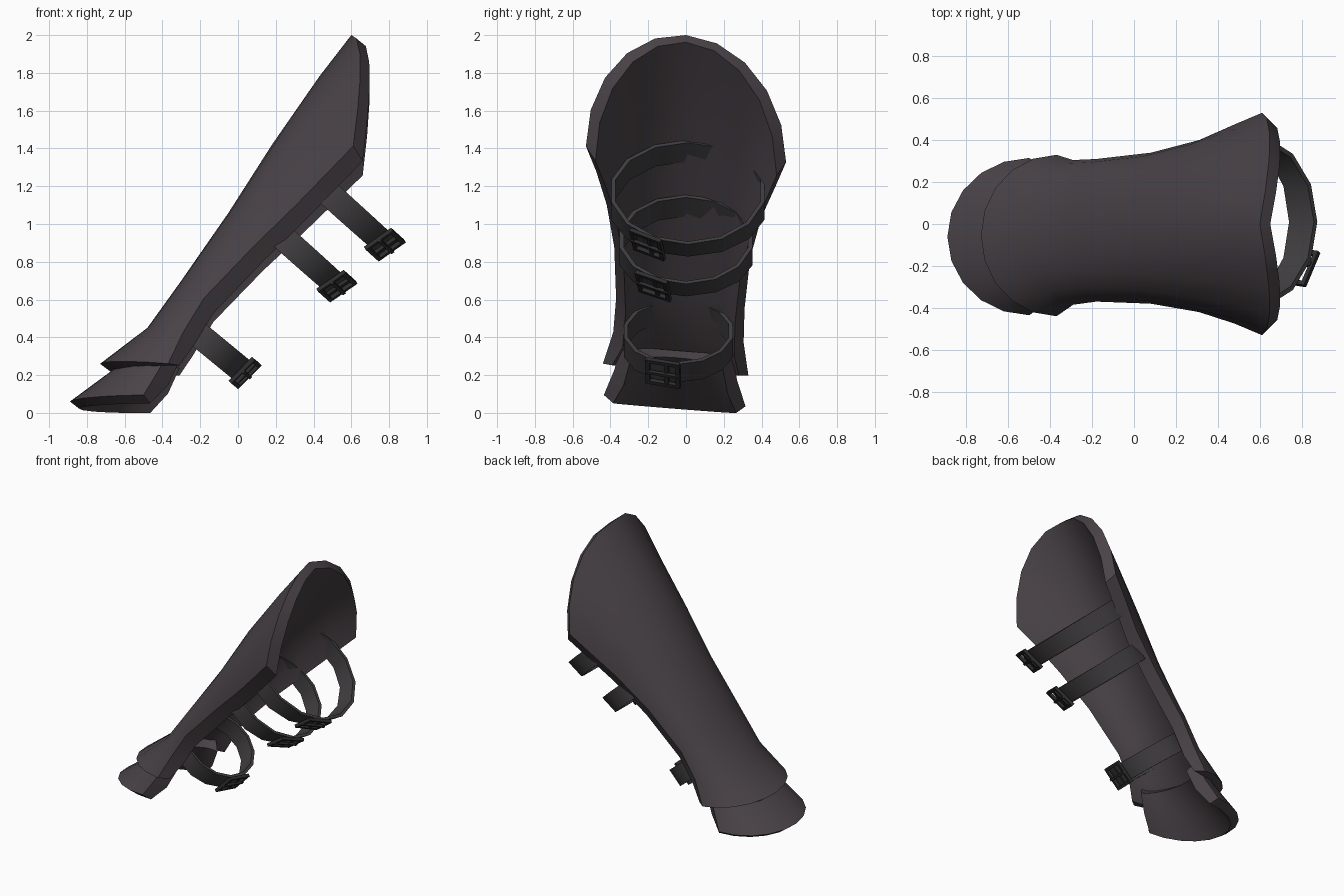
import bpy, bmesh, math
from mathutils import Vector, Matrix

if "Cube" in bpy.data.objects:
    bpy.data.objects.remove(bpy.data.objects["Cube"])


def material(name, rgb):
    m = bpy.data.materials.new(name)
    m.diffuse_color = (*rgb, 1)
    m.use_nodes = True
    m.node_tree.nodes["Principled BSDF"].inputs["Base Color"].default_value = m.diffuse_color
    return m


PLATE = material("dark plate", (0.068, 0.056, 0.064))
STRAP = material("strap leather", (0.052, 0.048, 0.051))
METAL = material("buckle black", (0.028, 0.027, 0.028))


def finish(bm, name, mat, smooth=True):
    bmesh.ops.recalc_face_normals(bm, faces=bm.faces)
    me = bpy.data.meshes.new(name)
    bm.to_mesh(me)
    bm.free()
    me.materials.append(mat)
    ob = bpy.data.objects.new(name, me)
    bpy.context.collection.objects.link(ob)
    if smooth:
        bpy.ops.object.select_all(action='DESELECT')
        ob.select_set(True)
        bpy.context.view_layer.objects.active = ob
        bpy.ops.object.shade_smooth_by_angle(angle=math.radians(32))
    return ob


def shell(name, sections, foot_offset, segs=10):
    """Thick half-elliptic shell lofted through
    (ridge x,z, edge x,z, half width, y centre, bulge towards +x)."""
    bm = bmesh.new()

    def layer(inside):
        rows = []
        for k, (rx, rz, ex, ez, w, yc, bulge) in enumerate(sections):
            r, e = Vector((rx, rz)), Vector((ex, ez))
            if inside:
                r += Vector((0.05, -0.038))
                e += Vector(foot_offset if k == 0 else (0.05, -0.075))
                w -= 0.05
            row = []
            for i in range(segs + 1):
                a = math.pi * (i / segs - 0.5)
                p = e + (r - e) * math.cos(a)
                s = w * math.sin(a)
                x = p.x + bulge * abs(math.sin(2 * a))
                row.append(bm.verts.new((x, yc + s, p.y - 0.08 * s)))
            rows.append(row)
        return rows

    def rim(rows):
        last = len(rows) - 1
        return (rows[0] + [r[-1] for r in rows[1:last]]
                + rows[last][::-1] + [r[0] for r in rows[1:last]][::-1])

    outer, inner = layer(False), layer(True)
    for rows in (outer, inner):
        for a, b in zip(rows, rows[1:]):
            for i in range(segs):
                bm.faces.new((a[i], a[i + 1], b[i + 1], b[i]))
    ro, ri = rim(outer), rim(inner)
    for i in range(len(ro)):
        j = (i + 1) % len(ro)
        bm.faces.new((ro[i], ro[j], ri[j], ri[i]))
    return finish(bm, name, PLATE)


# Main shin plate
shell("shin_plate", [
    (-0.73, 0.26, -0.37, 0.23, 0.385, -0.055, 0),
    (-0.48, 0.45, -0.29, 0.40, 0.345, -0.04, 0),
    (-0.30, 0.70, -0.18, 0.58, 0.34, -0.03, 0),
    (-0.05, 1.06, 0.08, 0.85, 0.36, -0.02, 0),
    (0.18, 1.42, 0.31, 1.07, 0.41, -0.01, 0),
    (0.43, 1.78, 0.48, 1.24, 0.475, 0.0, 0.03),
    (0.60, 2.00, 0.61, 1.37, 0.53, 0.0, 0.045),
], (0.06, -0.005))

# Flared ankle plate, tucked under the shin plate
shell("ankle_plate", [
    (-0.89, 0.06, -0.50, 0.065, 0.375, -0.06, 0),
    (-0.70, 0.20, -0.42, 0.20, 0.325, -0.055, 0),
    (-0.52, 0.33, -0.36, 0.33, 0.295, -0.05, 0),
], (0.035, -0.04))


def strap(name, start, end, w, yc, flare, buckle_y, width=0.135, thick=0.022, segs=14):
    """Band around the leg, from inside the plate (start) to the far side (end).
    The band leans outwards by flare on the far side, where the buckle sits."""
    start, end = Vector((start[0], 0, start[1])), Vector((end[0], 0, end[1]))
    d = (end - start).normalized()
    y = Vector((0, 1, 0))
    n = d.cross(y)
    if n.z < 0:
        n = -n
    c = (start + end) / 2 + y * yc
    half = (end - start).length / 2

    def lean(a):
        return (n + d * flare * max(0, math.cos(a))).normalized()

    bm = bmesh.new()
    rings = []
    for i in range(segs):
        a = 2 * math.pi * i / segs
        rings.append([bm.verts.new(c + d * (half - t) * math.cos(a)
                                   + y * (w - t) * math.sin(a) + lean(a) * h)
                      for t, h in ((0, -width / 2), (0, width / 2),
                                   (thick, width / 2), (thick, -width / 2))])
    for i in range(segs):
        p, q = rings[i], rings[(i + 1) % segs]
        for k in range(4):
            bm.faces.new((p[k], p[(k + 1) % 4], q[(k + 1) % 4], q[k]))
    finish(bm, name, STRAP)

    # Buckle: rectangular frame, prong and keeper in the band's local frame
    a = math.asin(buckle_y / w)
    pos = c + d * half * math.cos(a) + y * w * math.sin(a)
    tan = (-d * half * math.sin(a) + y * w * math.cos(a)).normalized()
    out = lean(a).cross(tan).normalized()
    if out.dot(d) < 0:
        out = -out
    up = tan.cross(out)
    frame = Matrix((tan, up, out)).transposed().to_4x4()
    frame.translation = pos
    L, W, b = 0.165, width + 0.02, 0.022
    bars = [((L / 2, 0, 0.008), (b, W, b)), ((-L / 2, 0, 0.008), (b, W, b)),
            ((0, W / 2, 0.008), (L + b, b, b)), ((0, -W / 2, 0.008), (L + b, b, b)),
            ((0, 0, 0.018), (L + b, 0.018, 0.018)),
            ((0.02, 0, 0.004), (0.022, W, 0.022))]
    bm = bmesh.new()
    for loc, size in bars:
        bmesh.ops.create_cube(bm, size=1, matrix=frame @ Matrix.Translation(loc)
                              @ Matrix.Diagonal((*size, 1)))
    finish(bm, name + "_buckle", METAL, smooth=False)


# Three buckled straps
strap("upper_strap", (0.22, 1.395), (0.815, 0.86), 0.415, 0.01, 0.35, -0.21)
strap("middle_strap", (0.04, 1.105), (0.55, 0.65), 0.36, 0.0, 0.35, -0.17)
strap("lower_strap", (-0.38, 0.555), (0.04, 0.21), 0.295, -0.04, 0.1, -0.08)
